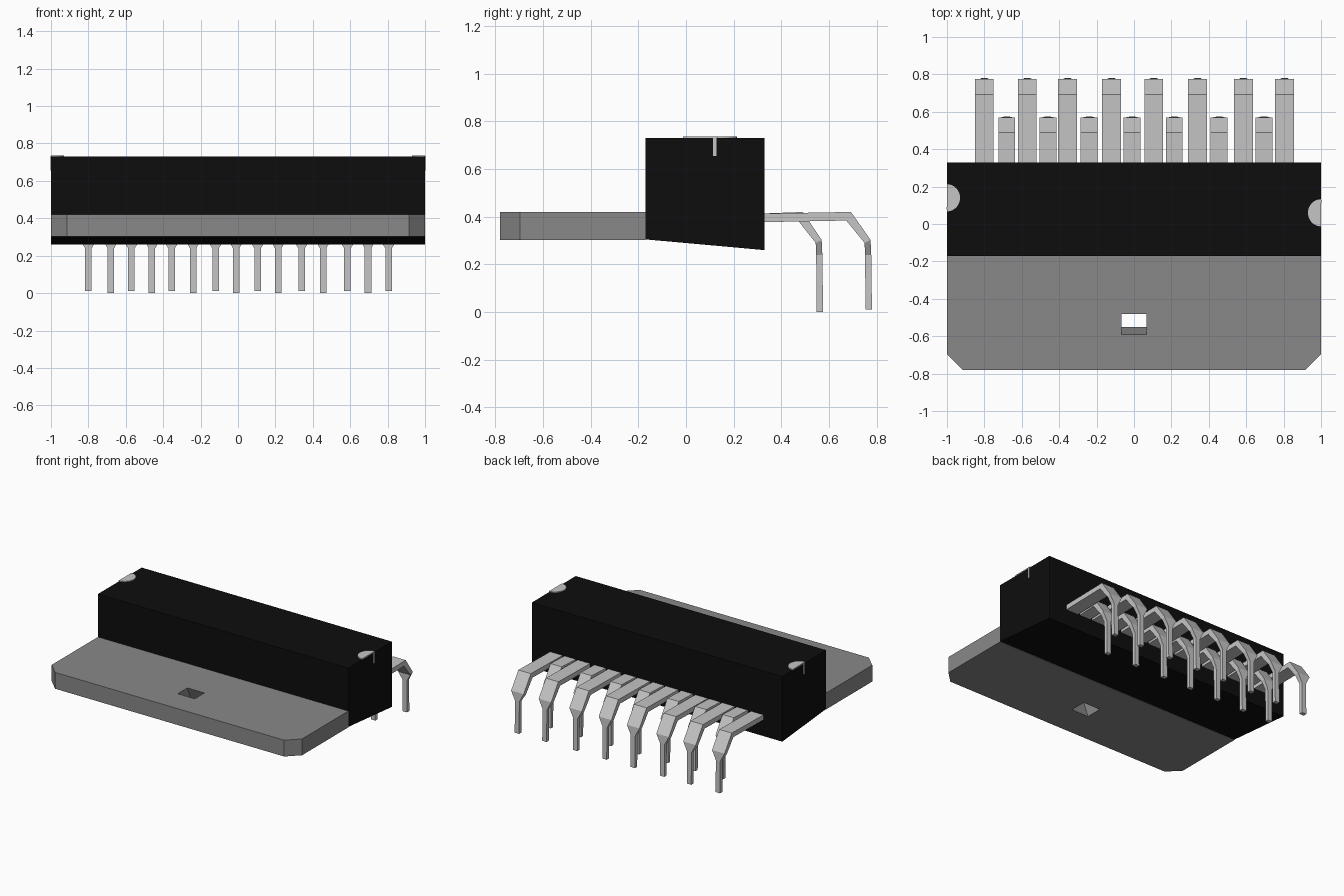
import bpy, bmesh, math

cube = bpy.data.objects.get("Cube")
if cube:
    bpy.data.objects.remove(cube, do_unlink=True)


def material(name, value):
    m = bpy.data.materials.new(name)
    m.use_nodes = True
    col = (value, value, value, 1)
    m.diffuse_color = col
    m.node_tree.nodes["Principled BSDF"].inputs["Base Color"].default_value = col
    return m


BLACK = material("black plastic", 0.004)
GREY = material("tab grey metal", 0.25)
SILVER = material("pin silver metal", 0.56)


def finish(bm, name, mat):
    bmesh.ops.recalc_face_normals(bm, faces=bm.faces)
    me = bpy.data.meshes.new(name)
    bm.to_mesh(me)
    bm.free()
    me.materials.append(mat)
    ob = bpy.data.objects.new(name, me)
    bpy.context.collection.objects.link(ob)
    return ob


def loft(name, sections, mat):
    """Skin equal-length rings of points and cap both ends."""
    bm = bmesh.new()
    rings = [[bm.verts.new(p) for p in s] for s in sections]
    n = len(rings[0])
    for a, b in zip(rings, rings[1:]):
        for i in range(n):
            j = (i + 1) % n
            bm.faces.new((a[i], a[j], b[j], b[i]))
    bm.faces.new(rings[0])
    bm.faces.new(rings[-1])
    return finish(bm, name, mat)


# Plastic body: side profile (y, z) with sloping underside
profile = [(-0.17, 0.305), (0.33, 0.26), (0.33, 0.73), (-0.17, 0.73)]
loft("body", [[(x, y, z) for y, z in profile] for x in (-1, 1)], BLACK)


# Metal tab with chamfered corners and a slanted rectangular hole
def make_tab():
    bm = bmesh.new()
    outline = [(-1, -0.17), (-1, -0.697), (-0.915, -0.78),
               (0.915, -0.78), (1, -0.697), (1, -0.17)]
    levels = {0.302: (-0.55, -0.43), 0.42: (-0.59, -0.48)}
    rings = []
    for z, (y0, y1) in levels.items():
        hole = [(-0.068, y0), (0.068, y0), (0.068, y1), (-0.068, y1)]
        rings.append([[bm.verts.new((x, y, z)) for x, y in pts]
                      for pts in (outline, hole)])
    for low, high in zip(rings[0], rings[1]):
        for i in range(len(low)):
            j = (i + 1) % len(low)
            bm.faces.new((low[i], low[j], high[j], high[i]))
    for outer, hole in rings:
        edges = [bm.edges.get((r[i - 1], r[i]))
                 for r in (outer, hole) for i in range(len(r))]
        bmesh.ops.triangle_fill(bm, edges=edges, use_beauty=True)
    return finish(bm, "mounting_tab", GREY)


make_tab()


# Bent pins: wide flat strip that turns down and narrows to a thin leg
def make_pin(name, x, width, bend, end, foot):
    # Each step: outer (y, z), inner (y, z), half width
    w, t = width / 2, 0.0175
    steps = [
        ((0.31, 0.413), (0.31, 0.377), w),
        ((bend, 0.42), (bend - 0.02, 0.384), w),
        ((end - 0.003, 0.303), (end - 0.028, 0.29), w),
        ((end, 0.24), (end - 0.026, 0.24), t),
        ((end + 0.003, foot), (end - 0.024, foot), t),
    ]
    loft(name, [[(x - h, *o), (x + h, *o), (x + h, *i), (x - h, *i)]
                for o, i, h in steps], SILVER)


long_x = [-0.80, -0.57, -0.355, -0.12, 0.105, 0.34, 0.585, 0.805]
short_x = [-0.68, -0.46, -0.24, -0.01, 0.215, 0.455, 0.695]
for k, x in enumerate(long_x):
    make_pin(f"long_pin_{k + 1}", x, 0.10, 0.692, 0.777, 0.01)
for k, x in enumerate(short_x):
    make_pin(f"short_pin_{k + 1}", x, 0.09, 0.49, 0.572, 0.0)


# Half-round end marks on the top, each with a thin strip down the end face
for side, word, yc, strip in ((1, "left", 0.06, 0.12), (-1, "right", 0.14, 0.085)):
    arc = [(side * (1 - 0.07 * math.sin(a)), yc + 0.073 * math.cos(a))
           for a in (math.pi * i / 16 for i in range(17))]
    loft(f"{word}_end_disc", [[(x, y, z) for x, y in arc]
                              for z in (0.728, 0.737)], SILVER)
    loft(f"{word}_end_strip",
         [[(side * x, strip + d, z) for x, d in
           ((0.995, -0.007), (1.002, -0.007), (1.002, 0.007), (0.995, 0.007))]
          for z in (0.655, 0.733)], SILVER)
